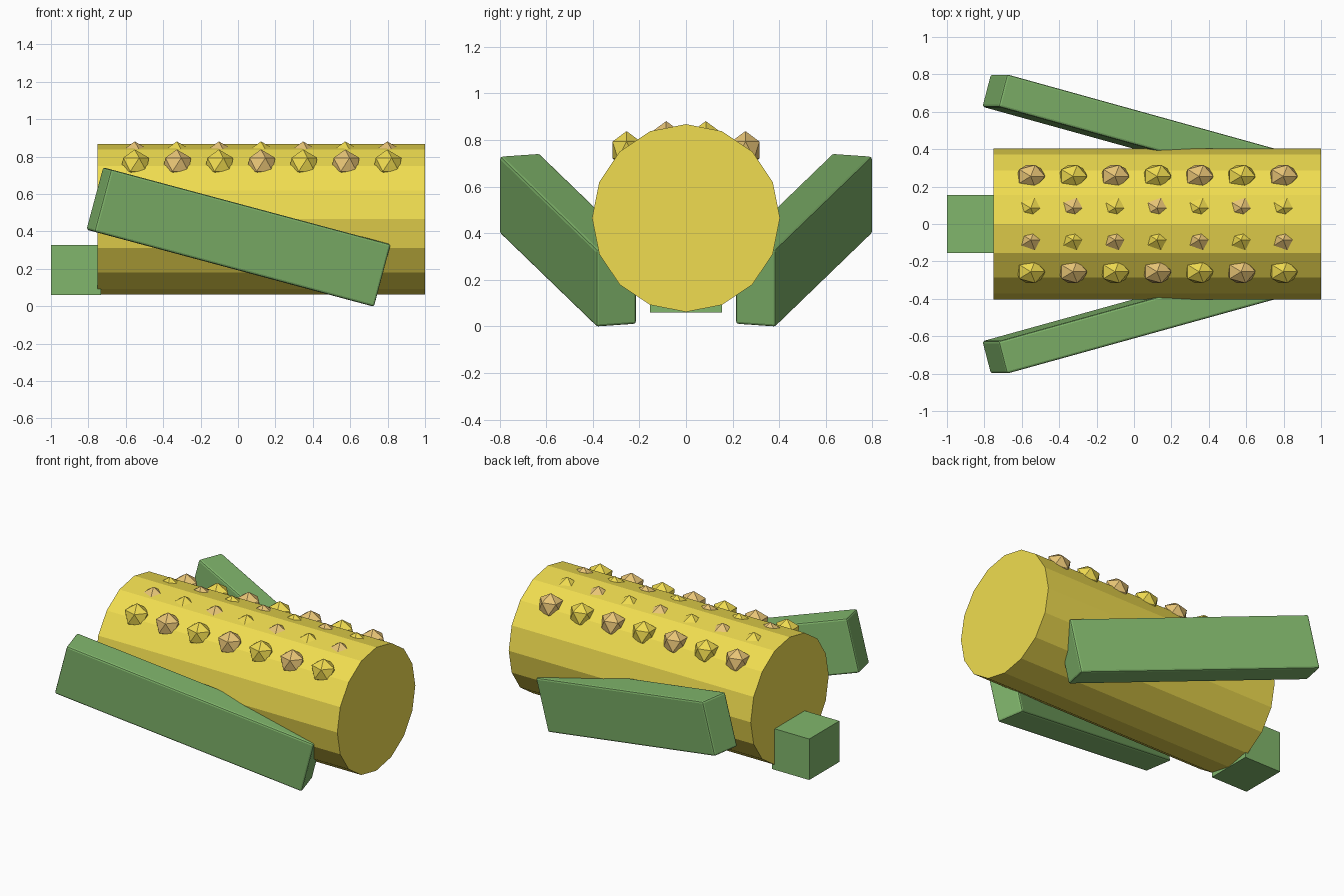
import bpy
from math import radians, pi
from mathutils import Matrix

if "Cube" in bpy.data.objects:
    bpy.data.objects.remove(bpy.data.objects["Cube"])


def material(name, color):
    m = bpy.data.materials.new(name)
    m.diffuse_color = (*color, 1)
    m.use_nodes = True
    m.node_tree.nodes["Principled BSDF"].inputs["Base Color"].default_value = m.diffuse_color
    return m


YELLOW = material("cob_yellow", (0.87, 0.72, 0.08))
LIGHT = material("kernel_yellow", (0.86, 0.70, 0.08))
TAN = material("kernel_tan", (0.80, 0.55, 0.18))
GREEN = material("husk_green", (0.22, 0.47, 0.15))


def finish(name, mat):
    ob = bpy.context.object
    ob.name = name
    ob.data.materials.append(mat)
    return ob


def box(name, size, mat, matrix, bevel=0.0):
    bpy.ops.mesh.primitive_cube_add(size=1)
    ob = finish(name, mat)
    ob.data.transform(Matrix.Diagonal((*size, 1)))
    ob.matrix_world = matrix
    if bevel:
        b = ob.modifiers.new("soft_edges", 'BEVEL')
        b.width = bevel
        b.segments = 2
    return ob


# Cob: 16-sided cylinder lying along x
bpy.ops.mesh.primitive_cylinder_add(vertices=16, radius=0.403, depth=1.75)
cob = finish("cob", YELLOW)
cob.matrix_world = Matrix.Translation((0.125, 0, 0.465)) @ Matrix.Rotation(pi / 2, 4, 'Y')

# Stem block at the base of the cob
box("stem", (0.268, 0.31, 0.268), GREEN, Matrix.Translation((-0.866, 0, 0.194)))

# Husk leaves, mirrored on both sides
for side, label in ((-1, "front"), (1, "back")):
    turn = Matrix.Rotation(radians(15), 4, 'Y') @ Matrix.Rotation(radians(-15 * side), 4, 'Z')
    box(label + "_husk_leaf", (1.605, 0.18, 0.345), GREEN,
        Matrix.Translation((0.003, side * 0.506, 0.37)) @ turn, bevel=0.012)

# Kernels: four rows of low-poly beads in alternating colours
rows = ((-0.255, 0.757), (-0.085, 0.80), (0.085, 0.80), (0.255, 0.757))
for j, (y, z) in enumerate(rows):
    for i in range(7):
        bpy.ops.mesh.primitive_ico_sphere_add(subdivisions=1, radius=1)
        k = finish(f"kernel_{j}_{i}", TAN if (i + j) % 2 else LIGHT)
        k.data.transform(Matrix.Diagonal((0.085, 0.071, 0.081, 1)))
        k.location = (-0.552 + 0.225 * i, y, z)
